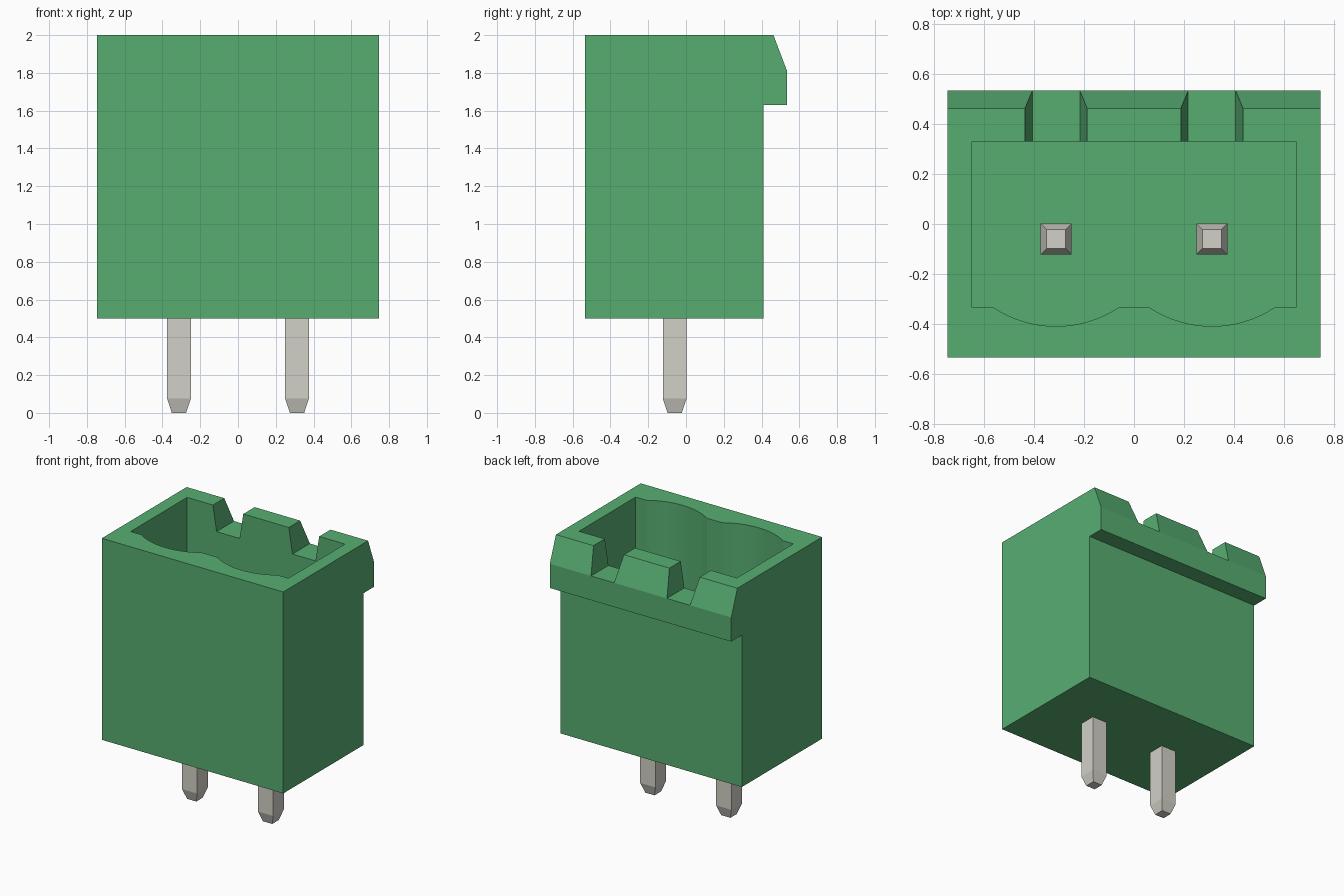
import bpy, bmesh, math
from mathutils import Vector

cube = bpy.data.objects.get("Cube")
if cube:
    bpy.data.objects.remove(cube, do_unlink=True)


def material(name, rgb):
    mat = bpy.data.materials.new(name)
    mat.use_nodes = True
    mat.diffuse_color = (*rgb, 1)
    mat.node_tree.nodes["Principled BSDF"].inputs["Base Color"].default_value = (*rgb, 1)
    return mat


GREEN = material("green plastic", (0.095, 0.42, 0.167))
METAL = material("tin grey", (0.645, 0.638, 0.572))


def add_object(name, bm, mat):
    bmesh.ops.recalc_face_normals(bm, faces=bm.faces[:])
    mesh = bpy.data.meshes.new(name)
    bm.to_mesh(mesh)
    bm.free()
    mesh.materials.append(mat)
    obj = bpy.data.objects.new(name, mesh)
    bpy.context.collection.objects.link(obj)
    return obj


def prism(name, outline, offset, mat):
    """Extrude a closed outline of 3D points along an offset."""
    bm = bmesh.new()
    face = bm.faces.new([bm.verts.new(p) for p in outline])
    new = bmesh.ops.extrude_face_region(bm, geom=[face])["geom"]
    verts = [v for v in new if isinstance(v, bmesh.types.BMVert)]
    bmesh.ops.translate(bm, verts=verts, vec=Vector(offset))
    return add_object(name, bm, mat)


HALF_X = 0.747
PITCH = 0.3125      # pin distance from the centre
PIN_Y = -0.06
TOP = 2.0
LEDGE = 1.81        # foot of the sloped lip and floor of the notches
FLOOR = 0.91        # bottom of the socket

# Housing: side profile with the overhanging latch lip
profile = [(-0.535, 0.5), (0.41, 0.5), (0.41, 1.63), (0.535, 1.63),
           (0.535, LEDGE), (0.463, TOP), (-0.535, TOP)]
housing = prism("housing", [(-HALF_X, y, z) for y, z in profile],
                (2 * HALF_X, 0, 0), GREEN)

# Socket: rectangle with a shallow arc in the front wall at each pin
FRONT, BACK, SIDE = -0.335, 0.33, 0.65
CHORD, SAG = 0.25, 0.075
radius = (CHORD ** 2 + SAG ** 2) / (2 * SAG)
sweep = math.asin(CHORD / radius)
outline = [(-SIDE, BACK), (-SIDE, FRONT)]
for cx in (-PITCH, PITCH):
    for i in range(17):
        a = sweep * (i / 8 - 1)
        outline.append((cx + radius * math.sin(a),
                        FRONT - SAG + radius * (1 - math.cos(a))))
outline += [(SIDE, FRONT), (SIDE, BACK)]
cutters = [prism("socket_cutter", [(x, y, FLOOR) for x, y in outline],
                 (0, 0, 1.3), GREEN)]

# Notches: tapered slots through the back wall
for cx in (-PITCH, PITCH):
    rise = 0.38
    low, high = 0.095, 0.095 + 0.03 * rise / (TOP - LEDGE)
    section = [(-low, LEDGE), (low, LEDGE), (high, LEDGE + rise), (-high, LEDGE + rise)]
    cutters.append(prism("notch_cutter", [(cx + x, 0.15, z) for x, z in section],
                         (0, 0.6, 0), GREEN))

bpy.ops.object.select_all(action='DESELECT')
bpy.context.view_layer.objects.active = housing
housing.select_set(True)
for cutter in cutters:
    mod = housing.modifiers.new("cut", 'BOOLEAN')
    mod.operation = 'DIFFERENCE'
    mod.solver = 'EXACT'
    mod.object = cutter
    bpy.ops.object.modifier_apply(modifier=mod.name)
    bpy.data.objects.remove(cutter, do_unlink=True)
bpy.ops.object.shade_smooth_by_angle(angle=math.radians(12))

# Pins: square posts with tapered tips at both ends
WIDE, TIP, TAPER, PIN_TOP = 0.0625, 0.038, 0.075, 1.65
for name, cx in (("right_pin", -PITCH), ("left_pin", PITCH)):
    bm = bmesh.new()
    rings = []
    for z, r in ((0, TIP), (TAPER, WIDE), (PIN_TOP - TAPER, WIDE), (PIN_TOP, TIP)):
        rings.append([bm.verts.new((cx + sx * r, PIN_Y + sy * r, z))
                      for sx, sy in ((-1, -1), (1, -1), (1, 1), (-1, 1))])
    for a, b in zip(rings, rings[1:]):
        for i in range(4):
            j = (i + 1) % 4
            bm.faces.new((a[i], a[j], b[j], b[i]))
    bm.faces.new(rings[0])
    bm.faces.new(rings[-1])
    add_object(name, bm, METAL)
